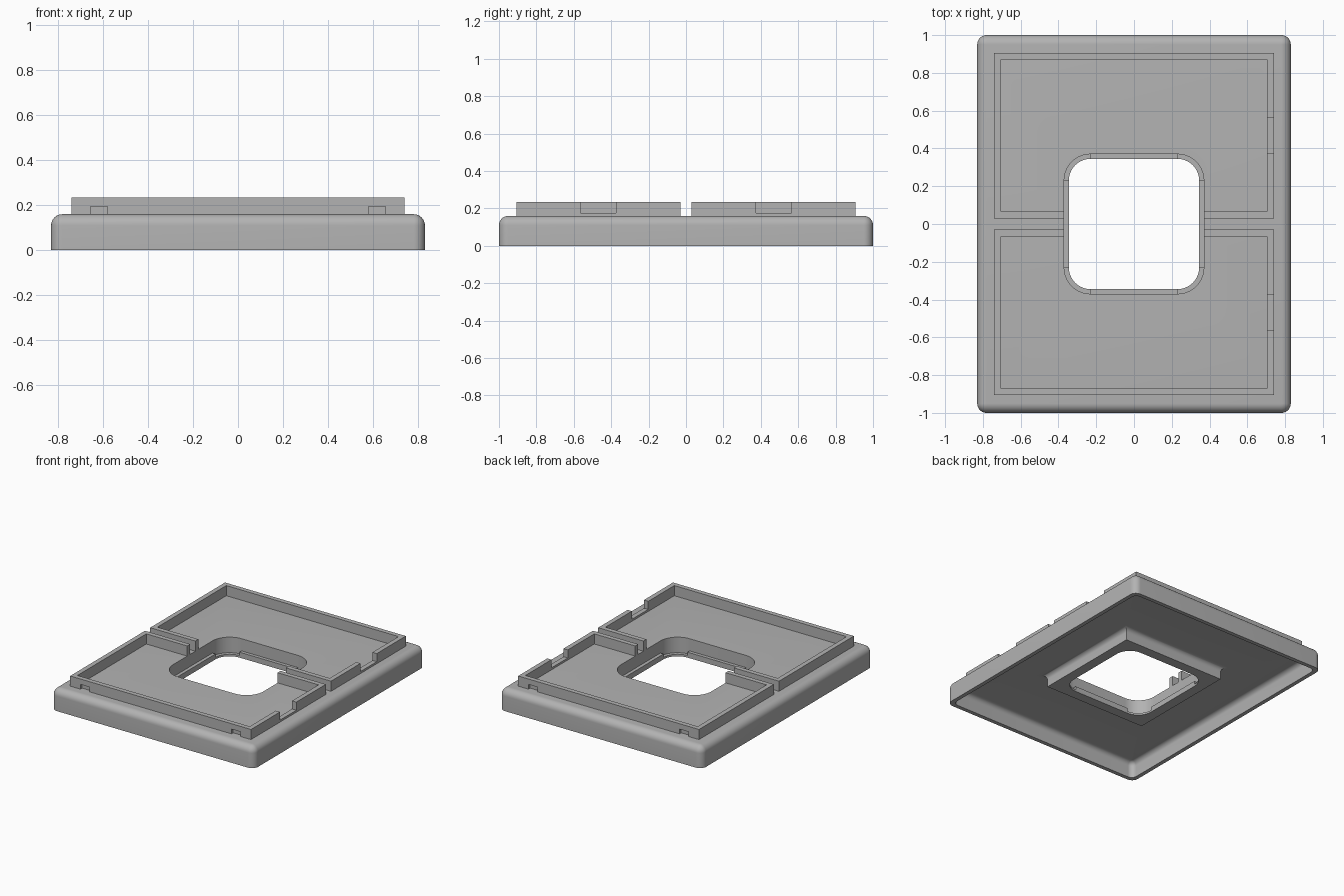
import bpy, bmesh, math
from mathutils import Matrix

if "Cube" in bpy.data.objects:
    bpy.data.objects.remove(bpy.data.objects["Cube"], do_unlink=True)

grey = bpy.data.materials.new("plain grey")
grey.use_nodes = True
grey.diffuse_color = (0.45, 0.45, 0.45, 1)
grey.node_tree.nodes["Principled BSDF"].inputs["Base Color"].default_value = (0.45, 0.45, 0.45, 1)


def finish(name, bm):
    bmesh.ops.recalc_face_normals(bm, faces=bm.faces)
    mesh = bpy.data.meshes.new(name)
    bm.to_mesh(mesh)
    bm.free()
    mesh.materials.append(grey)
    obj = bpy.data.objects.new(name, mesh)
    bpy.context.collection.objects.link(obj)
    return obj


def select(obj):
    bpy.ops.object.select_all(action='DESELECT')
    obj.select_set(True)
    bpy.context.view_layer.objects.active = obj


def add_box(bm, x0, x1, y0, y1, z0, z1):
    size = Matrix.Diagonal((x1 - x0, abs(y1 - y0), z1 - z0, 1))
    move = Matrix.Translation(((x0 + x1) / 2, (y0 + y1) / 2, (z0 + z1) / 2))
    bmesh.ops.create_cube(bm, size=1, matrix=move @ size)


SEG = 10


def rounded_ring(bm, hx, hy, r, z):
    ring = []
    for k, (sx, sy) in enumerate([(1, 1), (-1, 1), (-1, -1), (1, -1)]):
        for i in range(SEG + 1):
            a = (k + i / SEG) * math.pi / 2
            ring.append(bm.verts.new((sx * (hx - r) + r * math.cos(a),
                                      sy * (hy - r) + r * math.sin(a), z)))
    return ring


# Plate section, as (half x, half y, corner radius, z), walked once around
W, L, TOP, CEIL, BOSS = 0.83, 1.0, 0.16, 0.12, 0.03
WALL, ROUND, COVE, FLOOR = 0.03, 0.05, 0.035, 0.045
arc = [i * math.pi / 16 for i in range(9)]
section = [(W, L, ROUND, 0)]
for a in arc:
    d = ROUND * (1 - math.cos(a))
    section.append((W - d, L - d, ROUND - d, TOP - ROUND + ROUND * math.sin(a)))
section += [(0.37, 0.37, 0.14, TOP), (0.37, 0.37, 0.14, FLOOR),
            (0.345, 0.345, 0.115, FLOOR), (0.345, 0.345, 0.115, BOSS),
            (0.42, 0.42, 0, BOSS)]
for a in arc:
    h = 0.42 + COVE * (1 - math.cos(a))
    section.append((h, h, 0, CEIL - COVE + COVE * math.sin(a)))
for a in reversed(arc):
    d = WALL + COVE * (1 - math.cos(a))
    section.append((W - d, L - d, max(0.04 - d + WALL, 0), CEIL - COVE + COVE * math.sin(a)))
section.append((W - WALL, L - WALL, 0.04, 0))

bm = bmesh.new()
rings = [rounded_ring(bm, *s) for s in section]
for j, ring in enumerate(rings):
    nxt = rings[(j + 1) % len(rings)]
    for i in range(len(ring)):
        k = (i + 1) % len(ring)
        bm.faces.new((ring[i], ring[k], nxt[k], nxt[i]))
bmesh.ops.remove_doubles(bm, verts=bm.verts, dist=0.00001)
plate = finish("cover_plate", bm)
select(plate)
bpy.ops.object.shade_smooth_by_angle(angle=math.radians(30))

# Raised lips on the straight sides of the opening
bm = bmesh.new()
for k in range(4):
    start = len(bm.verts)
    add_box(bm, -0.23, 0.23, 0.345, 0.375, FLOOR, 0.07)
    bm.verts.ensure_lookup_table()
    bmesh.ops.rotate(bm, verts=bm.verts[start:], cent=(0, 0, 0),
                     matrix=Matrix.Rotation(k * math.pi / 2, 3, 'Z'))
finish("opening_lips", bm)


# Upstanding walls: a C outline with notches cut in one side and the outer end
def tray_wall(name, s):
    t, xo, yi, yo, gap = 0.035, 0.74, 0.03, 0.905, 0.37
    half = [(gap, yi), (xo, yi), (xo, yo)]
    inner = [(xo - t, yo - t), (xo - t, yi + t), (gap, yi + t)]
    outline = half + [(-x, y) for x, y in reversed(half)]
    outline += [(-x, y) for x, y in reversed(inner)] + inner
    bm = bmesh.new()
    face = bm.faces.new([bm.verts.new((x, s * y, 0.15)) for x, y in outline])
    out = bmesh.ops.extrude_face_region(bm, geom=[face])
    top = [v for v in out["geom"] if isinstance(v, bmesh.types.BMVert)]
    bmesh.ops.translate(bm, verts=top, vec=(0, 0, 0.235 - 0.15))
    wall = finish(name, bm)

    bm = bmesh.new()
    add_box(bm, 0.68, 0.78, s * 0.375, s * 0.565, 0.175, 0.3)
    for x in (-0.655, 0.58):
        add_box(bm, x, x + 0.075, s * (yo - 0.02), s * (yo + 0.05), 0.155, 0.195)
    cutter = finish("notch_cutter", bm)
    cutter.hide_render = True
    mod = wall.modifiers.new("notches", 'BOOLEAN')
    mod.operation = 'DIFFERENCE'
    mod.solver = 'EXACT'
    mod.object = cutter
    select(wall)
    bpy.ops.object.modifier_apply(modifier=mod.name)
    bpy.data.objects.remove(cutter, do_unlink=True)


tray_wall("front_tray_wall", -1)
tray_wall("back_tray_wall", 1)
